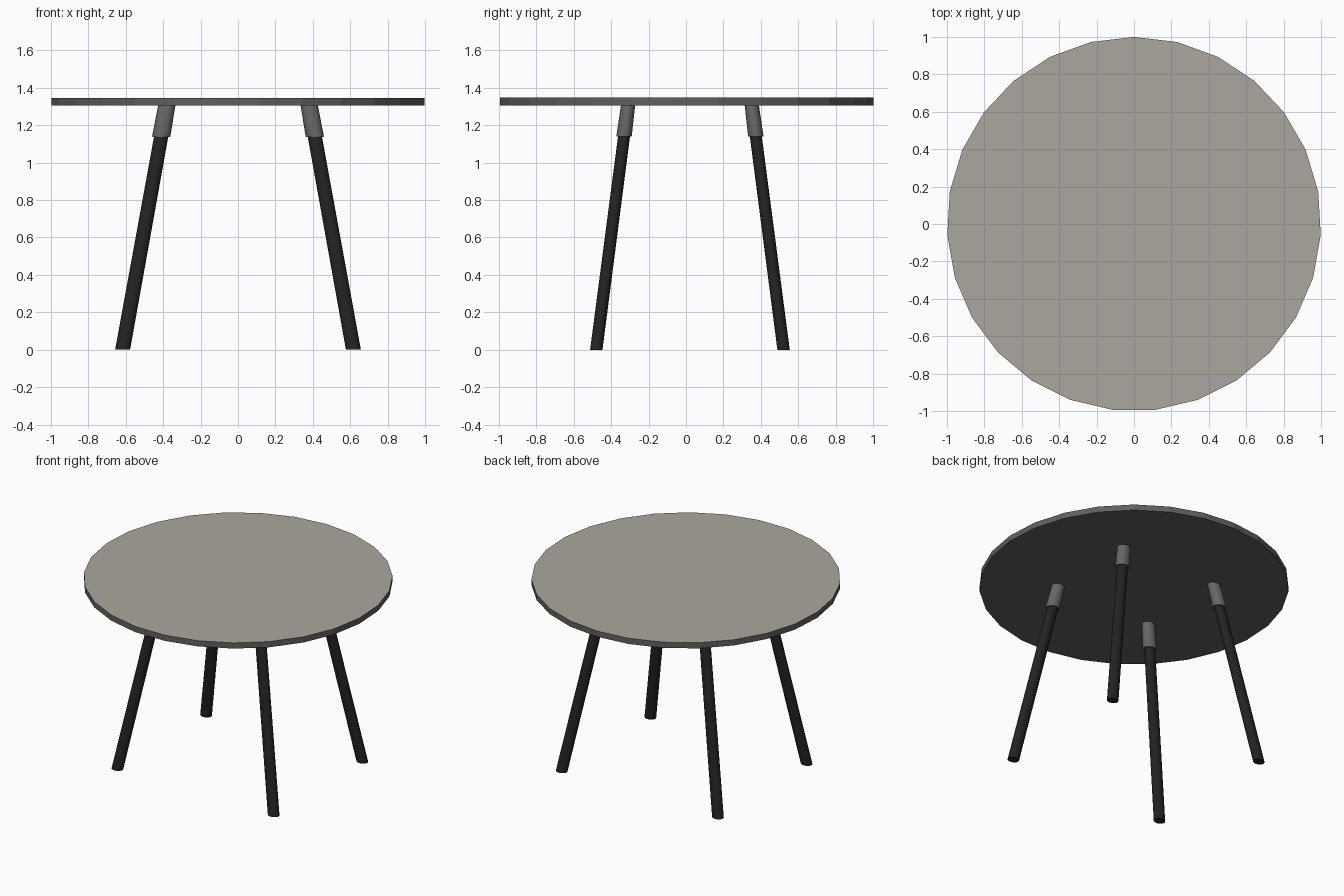
import bpy, bmesh, math

if "Cube" in bpy.data.objects:
    bpy.data.objects.remove(bpy.data.objects["Cube"])


def material(name, rgb):
    m = bpy.data.materials.new(name)
    m.diffuse_color = (*rgb, 1)
    m.use_nodes = True
    m.node_tree.nodes["Principled BSDF"].inputs["Base Color"].default_value = m.diffuse_color
    return m


TOP = material("warm grey top", (0.41, 0.39, 0.345))
EDGE = material("dark grey edge", (0.117, 0.115, 0.11))
SOCKET = material("metal grey", (0.135, 0.135, 0.135))
LEG = material("black", (0.016, 0.016, 0.016))


def add_object(name, bm, mats):
    bmesh.ops.recalc_face_normals(bm, faces=bm.faces)
    me = bpy.data.meshes.new(name)
    bm.to_mesh(me)
    bm.free()
    for m in mats:
        me.materials.append(m)
    ob = bpy.data.objects.new(name, me)
    bpy.context.collection.objects.link(ob)
    return ob


def loft(bm, rings, sides):
    """Closed tube through horizontal ellipses (x, y, z, rx, ry), first vertex at +y."""
    loops = []
    for x, y, z, rx, ry in rings:
        loops.append([bm.verts.new((x + rx * math.sin(math.tau * i / sides),
                                    y + ry * math.cos(math.tau * i / sides), z))
                      for i in range(sides)])
    for a, b in zip(loops, loops[1:]):
        for i in range(sides):
            j = (i + 1) % sides
            f = bm.faces.new((a[i], a[j], b[j], b[i]))
            f.smooth = sides != 27
    bm.faces.new(loops[0])
    bm.faces.new(loops[-1])


# Tabletop: 27-sided disc, light upper face, darker rim and underside
bm = bmesh.new()
loft(bm, [(0, 0, 1.305, 1, 1), (0, 0, 1.346, 1, 1)], 27)
top = add_object("tabletop", bm, [EDGE, TOP])
for p in top.data.polygons:
    p.material_index = 1 if p.normal.z > 0.5 else 0

# Splayed legs with sockets under the top
CY = 0.021


def axis(z, sx, sy):
    return sx * (0.617 - 0.181 * z), CY + sy * (0.5 - 0.130 * z), z


for sy, row in ((-1, "front"), (1, "back")):
    for sx, side in ((-1, "left"), (1, "right")):
        bm = bmesh.new()
        loft(bm, [(*axis(0, sx, sy), 0.040, 0.033),
                  (*axis(1.16, sx, sy), 0.038, 0.032)], 24)
        add_object(f"{row}_{side}_leg", bm, [LEG])
        bm = bmesh.new()
        loft(bm, [(*axis(1.138, sx, sy), 0.047, 0.040),
                  (*axis(1.143, sx, sy), 0.049, 0.041),
                  (*axis(1.306, sx, sy), 0.046, 0.038)], 24)
        add_object(f"{row}_{side}_leg_socket", bm, [SOCKET])
